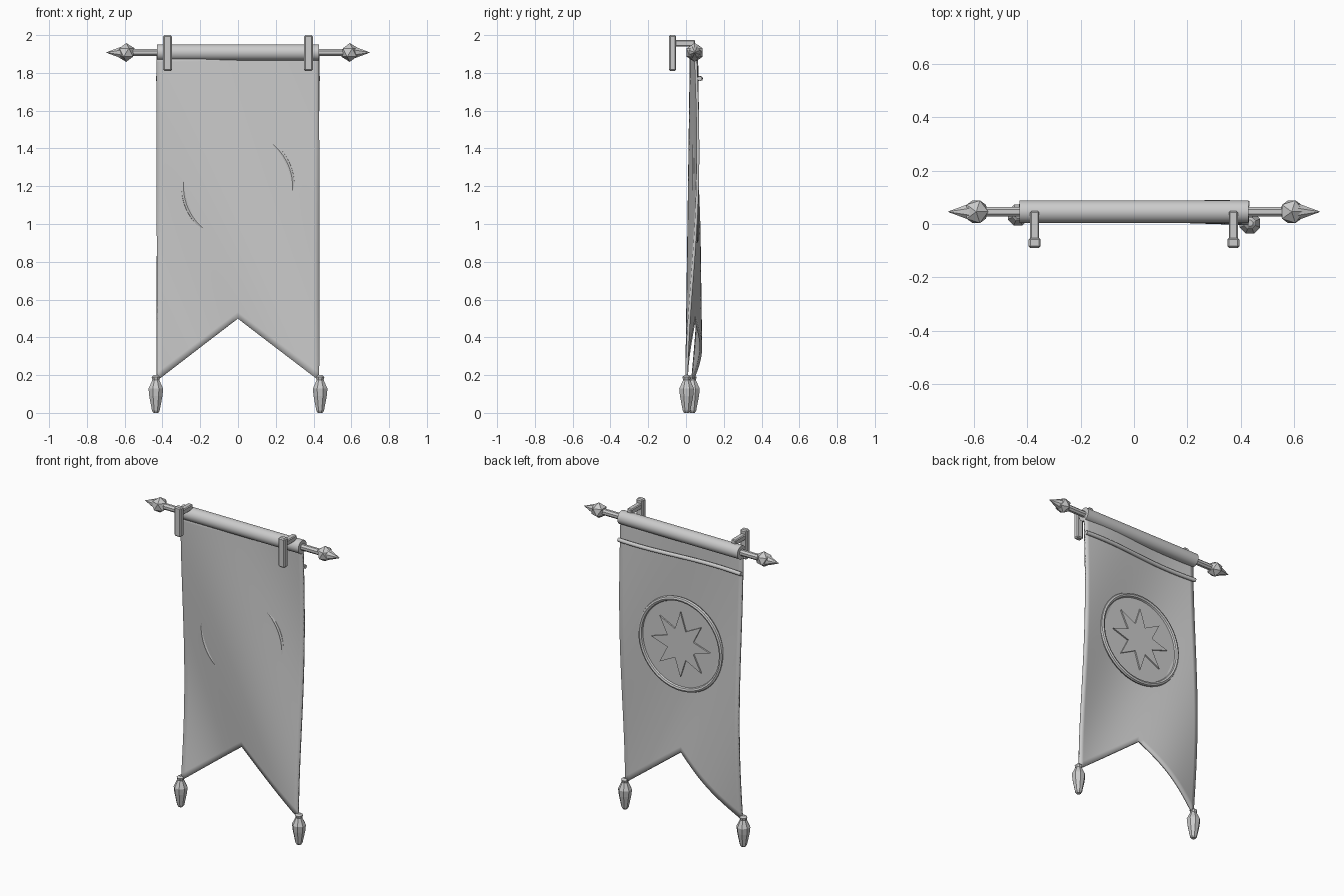
import bpy, bmesh, math
from mathutils import Matrix, Vector

if "Cube" in bpy.data.objects:
    bpy.data.objects.remove(bpy.data.objects["Cube"])

W, POLE_Y, POLE_Z = 0.43, 0.046, 1.908


def wave(x, z):
    """Depth of the cloth: a diagonal ripple that grows towards the hem."""
    t = (1.9 - z) / 1.73
    phase = 2 * math.pi / 1.1 * (x + 0.42 * (z - 1.2))
    return 0.042 - (0.015 + 0.024 * t) * math.cos(phase)


def make(name, bm, smooth=False):
    bmesh.ops.recalc_face_normals(bm, faces=bm.faces)
    me = bpy.data.meshes.new(name)
    bm.to_mesh(me)
    bm.free()
    ob = bpy.data.objects.new(name, me)
    bpy.context.collection.objects.link(ob)
    if smooth:
        bpy.ops.object.select_all(action='DESELECT')
        ob.select_set(True)
        bpy.context.view_layer.objects.active = ob
        bpy.ops.object.shade_smooth_by_angle(angle=math.radians(40))
    return ob


def lathe(name, profile, sides, matrix, smooth=False, closed=False):
    """Spin (radius, height) points round local z."""
    bm = bmesh.new()
    rings = [[bm.verts.new(matrix @ Vector((r * math.cos(a), r * math.sin(a), h)))
              for a in [2 * math.pi * (i + 0.5) / sides for i in range(sides)]]
             for r, h in profile]
    pairs = list(zip(rings, rings[1:])) + ([(rings[-1], rings[0])] if closed else [])
    for a, b in pairs:
        for i in range(sides):
            j = (i + 1) % sides
            bm.faces.new((a[i], a[j], b[j], b[i]))
    if not closed:
        bm.faces.new(rings[0])
        bm.faces.new(rings[-1])
    return make(name, bm, smooth)


def box(name, lo, hi, bevel=0.005):
    bm = bmesh.new()
    lo, hi = Vector(lo), Vector(hi)
    bmesh.ops.create_cube(bm, size=1, matrix=Matrix.Translation((lo + hi) / 2)
                          @ Matrix.Diagonal((*(hi - lo), 1)))
    bmesh.ops.bevel(bm, geom=bm.edges[:], offset=bevel, segments=1, affect='EDGES')
    return make(name, bm)


# swallow-tailed cloth
bm = bmesh.new()
NX, NZ = 32, 40
grid = []
for i in range(NX + 1):
    x = -W + 2 * W * i / NX
    hem = 0.17 + 0.33 * (1 - abs(x) / W)
    col = []
    for k in range(NZ + 1):
        z = 1.9 + (hem - 1.9) * k / NZ
        col.append(bm.verts.new((x, wave(x, z), z)))
    grid.append(col)
for a, b in zip(grid, grid[1:]):
    for k in range(NZ):
        bm.faces.new((a[k], a[k + 1], b[k + 1], b[k]))
cloth = make("banner_cloth", bm, True)
solid = cloth.modifiers.new("thickness", 'SOLIDIFY')
solid.thickness, solid.offset = 0.014, 0

# pole and the sleeve wrapped round it
along_x = Matrix.Translation((0, POLE_Y, POLE_Z)) @ Matrix.Rotation(math.pi / 2, 4, 'Y')
lathe("pole", [(0.02, -0.57), (0.02, 0.57)], 8, along_x)
lathe("sleeve", [(0.043, -W), (0.043, W)], 24, along_x, True)

# cord stitched along the back, following the ripple
cu = bpy.data.curves.new("trim_cord", 'CURVE')
cu.dimensions, cu.bevel_depth, cu.bevel_resolution, cu.use_fill_caps = '3D', 0.013, 2, True
sp = cu.splines.new('POLY')
sp.points.add(24)
for i, p in enumerate(sp.points):
    x = -W - 0.003 + 2 * (W + 0.003) * i / 24
    p.co = (x, wave(x, 1.77) + 0.018, 1.77, 1)
bpy.context.collection.objects.link(bpy.data.objects.new("trim_cord", cu))

# round emblem on the back: ring, disc and eight-pointed star
facing_back = Matrix.Translation((0, 0, 1.2)) @ Matrix.Rotation(-math.pi / 2, 4, 'X')
ring = [(0.289 + 0.015 * math.cos(a), 0.05 + 0.015 * math.sin(a))
        for a in [2 * math.pi * i / 8 for i in range(8)]]
lathe("emblem_ring", ring, 48, facing_back, True, closed=True)
lathe("emblem_disc", [(0.285, 0.039), (0.285, 0.05)], 48, facing_back)
bm = bmesh.new()
pts = []
for i in range(16):
    r, a = (0.21, 0.1)[i % 2], math.pi * i / 8
    pts.append(bm.verts.new((r * math.sin(a), 0.045, 1.2 + r * math.cos(a))))
face = bm.faces.new(pts)
ext = bmesh.ops.extrude_face_region(bm, geom=[face])
bmesh.ops.translate(bm, vec=(0, 0.014, 0),
                    verts=[v for v in ext["geom"] if isinstance(v, bmesh.types.BMVert)])
make("emblem_star", bm)

# mirrored parts: finials, wall brackets and tassels
for s, side in ((-1, "left"), (1, "right")):
    bm = bmesh.new()
    bmesh.ops.create_icosphere(bm, subdivisions=1, radius=0.05,
                               matrix=Matrix.Translation((s * 0.592, POLE_Y, POLE_Z)))
    make("finial_ball_" + side, bm)
    lathe("finial_tip_" + side, [(0.034, 0.615), (0.0008, 0.698)], 8,
          along_x @ Matrix.Diagonal((1, 1, s, 1)))

    x = s * 0.373
    box("bracket_plate_" + side, (x - 0.023, -0.09, 1.81), (x + 0.023, -0.052, 2.0), 0.007)
    box("bracket_arm_" + side, (x - 0.017, -0.07, 1.94), (x + 0.017, 0.048, 1.975))

    lathe("tassel_" + side,
          [(0.012, 0.2), (0.024, 0.19), (0.02, 0.174), (0.042, 0.128), (0.038, 0.09),
           (0.022, 0.012), (0.014, 0.0)], 8,
          Matrix.Translation((s * 0.435, wave(s * W, 0.17), 0)))
